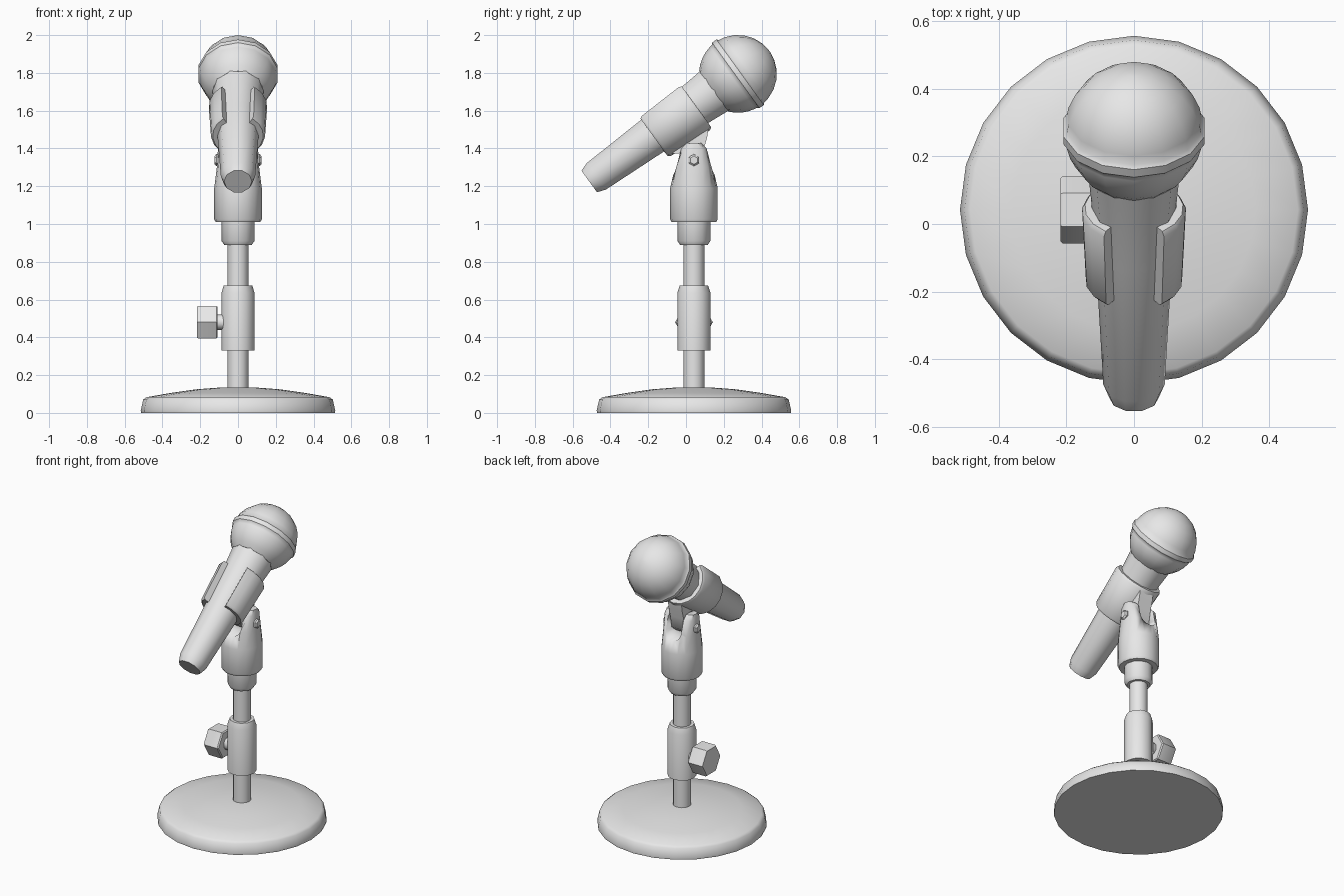
import bpy, bmesh, math
from mathutils import Matrix, Vector

if "Cube" in bpy.data.objects:
    bpy.data.objects.remove(bpy.data.objects["Cube"])

grey = bpy.data.materials.new("plain_grey")
grey.diffuse_color = (0.8, 0.8, 0.8, 1)
grey.use_nodes = True
grey.node_tree.nodes["Principled BSDF"].inputs["Base Color"].default_value = grey.diffuse_color
POST_Y = 0.042
STAND = Matrix.Translation((0, POST_Y, 0))
# microphone frame: local z runs from tail to head, origin at head centre
MIC = Matrix.Translation((0, 0.275, 1.795)) @ Matrix.Rotation(math.radians(-54.1), 4, 'X')


def finish(name, bm, matrix, angle=40):
    bm.transform(matrix)
    bmesh.ops.recalc_face_normals(bm, faces=bm.faces)
    mesh = bpy.data.meshes.new(name)
    bm.to_mesh(mesh)
    bm.free()
    mesh.materials.append(grey)
    ob = bpy.data.objects.new(name, mesh)
    bpy.context.collection.objects.link(ob)
    bpy.ops.object.select_all(action='DESELECT')
    ob.select_set(True)
    bpy.context.view_layer.objects.active = ob
    bpy.ops.object.shade_smooth_by_angle(angle=math.radians(angle))
    return ob


def loft(name, rings, matrix):
    """Skin a list of equal point rings and cap both ends."""
    bm = bmesh.new()
    loops = [[bm.verts.new(p) for p in ring] for ring in rings]
    n = len(loops[0])
    for a, b in zip(loops, loops[1:]):
        for i in range(n):
            j = (i + 1) % n
            bm.faces.new((a[i], a[j], b[j], b[i]))
    bm.faces.new(loops[0])
    bm.faces.new(loops[-1])
    return finish(name, bm, matrix)


def lathe(name, profile, sides, matrix, turn=0.0):
    """Revolve (radius, height) points about local z."""
    rings = [[(r * math.cos(turn + math.tau * i / sides),
               r * math.sin(turn + math.tau * i / sides), z) for i in range(sides)]
             for r, z in profile]
    return loft(name, rings, matrix)


def prism(name, outline, half, matrix=Matrix()):
    """Extrude a (y, z) outline along x."""
    return loft(name, [[(x, y, z) for y, z in outline] for x in (-half, half)], matrix)


# Stand: weighted base, pole, height sleeve, collar
lathe("base", [(0.513, 0), (0.515, 0.012), (0.502, 0.07), (0.485, 0.083), (0.36, 0.105),
               (0.22, 0.125), (0.10, 0.134), (0.04, 0.135)], 24, STAND)
lathe("pole", [(0.056, 0.10), (0.056, 0.95)], 12, STAND)
lathe("height_sleeve", [(0.088, 0.33), (0.088, 0.635), (0.075, 0.675), (0.05, 0.675)], 12, STAND)
lathe("collar", [(0.072, 0.888), (0.087, 0.91), (0.087, 1.03)], 12, STAND)

# Locking knob on the left of the sleeve
SIDE = Matrix.Translation((0, POST_Y, 0.48)) @ Matrix.Rotation(math.radians(-90), 4, 'Y')
lathe("knob_stem", [(0.05, 0.06), (0.04, 0.085), (0.04, 0.12)], 10, SIDE)
lathe("knob", [(0.093, 0.108), (0.10, 0.115), (0.10, 0.21), (0.094, 0.217)], 6, SIDE, math.pi / 2)

# Swivel fork: a tapering round body that flattens towards the top
fork_rings = []
for z, rx, ry, power in [(1.01, 0.118, 0.118, 1), (1.025, 0.126, 0.126, 1), (1.19, 0.126, 0.126, 1),
                         (1.30, 0.112, 0.100, 0.8), (1.40, 0.106, 0.070, 0.6), (1.43, 0.102, 0.038, 0.6)]:
    ring = []
    for i in range(16):
        c, s = math.cos(math.tau * i / 16), math.sin(math.tau * i / 16)
        ring.append((rx * math.copysign(abs(c) ** power, c),
                     ry * math.copysign(abs(s) ** power, s), z))
    fork_rings.append(ring)
fork = loft("swivel_fork", fork_rings, STAND)

# U-shaped slot through the fork
slot = [(0.056, 1.5), (-0.056, 1.5)]
slot += [(-0.056 * math.cos(a * math.pi / 8), 1.32 - 0.056 * math.sin(a * math.pi / 8)) for a in range(9)]
bm = bmesh.new()
face = bm.faces.new([bm.verts.new((x, -0.3, z)) for x, z in slot])
new = bmesh.ops.extrude_face_region(bm, geom=[face])["geom"]
bmesh.ops.translate(bm, vec=(0, 0.6, 0), verts=[v for v in new if isinstance(v, bmesh.types.BMVert)])
cutter = finish("slot_cutter", bm, STAND)
cutter.hide_render = True
cutter.hide_viewport = True
cut = fork.modifiers.new("slot", 'BOOLEAN')
cut.operation = 'DIFFERENCE'
cut.solver = 'EXACT'
cut.object = cutter

# Hinge bolt with a hexagonal head on each side
for name, sign in (("bolt_right", 1), ("bolt_left", -1)):
    m = Matrix.Translation((0, POST_Y, 1.338)) @ Matrix.Rotation(sign * math.pi / 2, 4, 'Y')
    lathe(name, [(0.032, 0.04), (0.032, 0.115), (0.022, 0.124)], 6, m, 0)

# Hinge tab under the clip
prism("hinge_tab", [(-0.13, 1.40), (-0.11, 1.376), (-0.02, 1.372), (0.0, 1.32), (0.04, 1.285),
                    (0.08, 1.32), (0.095, 1.40), (0.112, 1.46), (0.122, 1.525), (0.07, 1.56),
                    (-0.06, 1.48)], 0.05)

# Clip: an open C-shaped shell gripping the handle
GAP = math.radians(35)
STEPS = 14
clip_rings = []
for z, inner, outer in [(-0.557, 0.104, 0.134), (-0.545, 0.104, 0.144),
                        (-0.295, 0.118, 0.155), (-0.28, 0.118, 0.146)]:
    arc = [-math.pi / 2 + GAP + (math.tau - 2 * GAP) * i / STEPS for i in range(STEPS + 1)]
    ring = [(outer * math.cos(a), outer * math.sin(a), z) for a in arc]
    ring += [(inner * math.cos(a), inner * math.sin(a), z) for a in reversed(arc)]
    clip_rings.append(ring)
loft("clip", clip_rings, MIC)

# Microphone: tapered handle and round head with a raised band
lathe("handle", [(0.074, -0.972), (0.091, -0.925), (0.115, -0.43), (0.127, -0.25), (0.137, -0.14)],
      10, MIC)
R = 0.206
head = [(R * math.sin(math.radians(a)), R * math.cos(math.radians(a))) for a in range(140, 99, -10)]
head += [(0.204, -0.024), (0.214, -0.014), (0.214, 0.014), (0.204, 0.024)]
head += [(R * math.sin(math.radians(a)), R * math.cos(math.radians(a))) for a in (75, 60, 45, 30, 15, 3)]
lathe("grille_head", head, 14, MIC, math.pi / 2)
